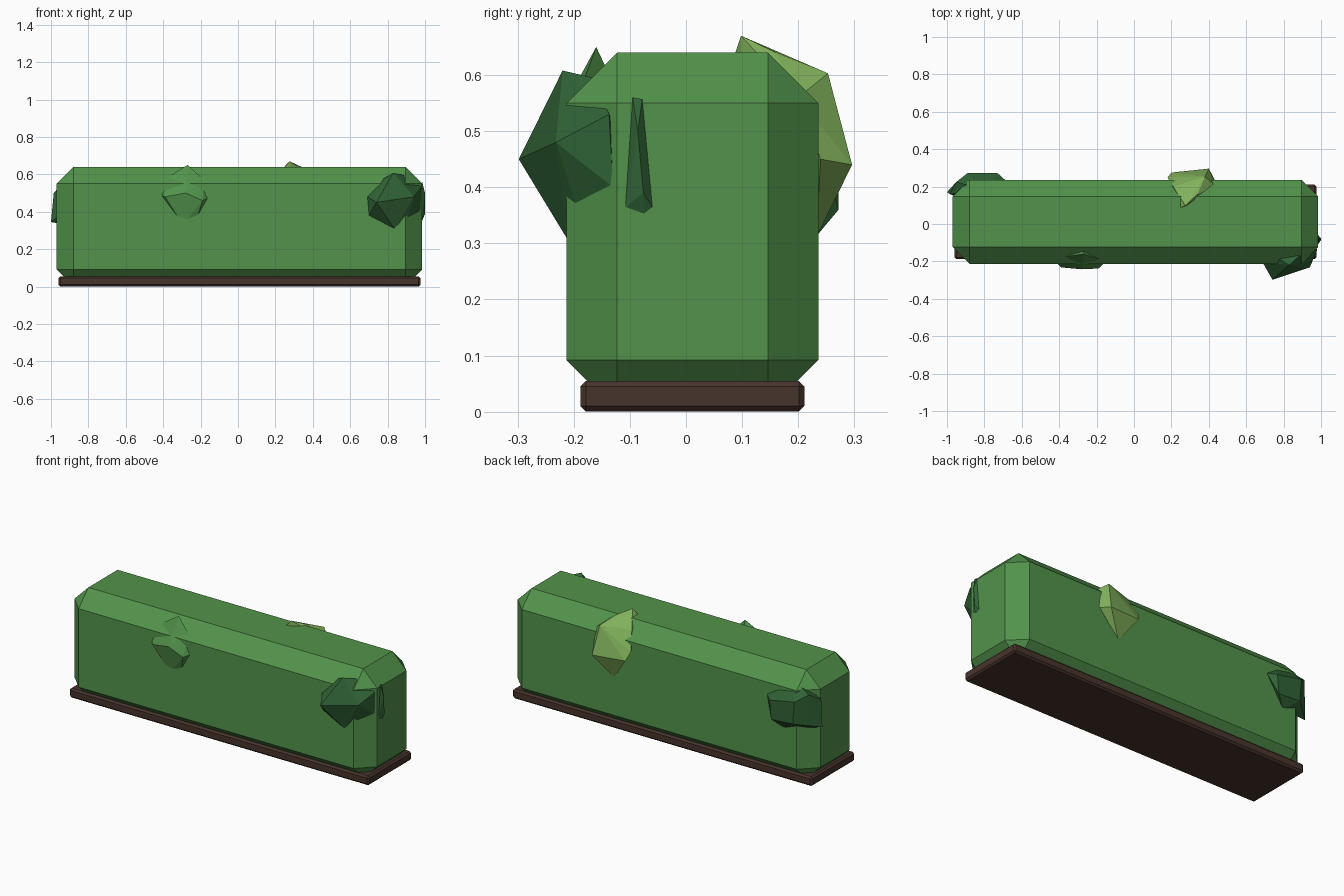
import bpy
import bmesh

default = bpy.data.objects.get("Cube")
if default:
    bpy.data.objects.remove(default, do_unlink=True)


def make_material(name, color):
    mat = bpy.data.materials.new(name)
    mat.use_nodes = True
    rgba = (*color, 1)
    mat.diffuse_color = rgba
    bsdf = mat.node_tree.nodes["Principled BSDF"]
    bsdf.inputs["Base Color"].default_value = rgba
    bsdf.inputs["Roughness"].default_value = 0.9
    return mat


leaf_green = make_material("leaf green", (.084, .29, .07))
dark_green = make_material("dark leaf green", (.03, .125, .037))
light_green = make_material("light leaf green", (.22, .44, .105))
soil_brown = make_material("soil brown", (.064, .034, .025))


def add_object(name, bm, mat):
    bmesh.ops.recalc_face_normals(bm, faces=bm.faces)
    mesh = bpy.data.meshes.new(name)
    bm.to_mesh(mesh)
    bm.free()
    mesh.materials.append(mat)
    obj = bpy.data.objects.new(name, mesh)
    bpy.context.collection.objects.link(obj)
    return obj


def chamfered_box(name, low, high, chamfer, mat):
    bm = bmesh.new()
    bmesh.ops.create_cube(bm, size=1)
    for v in bm.verts:
        for axis in range(3):
            v.co[axis] = high[axis] if v.co[axis] > 0 else low[axis]
    bmesh.ops.bevel(bm, geom=bm.edges[:], offset=chamfer, segments=1,
                    affect='EDGES', profile=0.5)
    return add_object(name, bm, mat)


def leaf_clump(name, root, points, mat):
    """Faceted clump: a convex shell of its tips and a root buried in the hedge."""
    bm = bmesh.new()
    for p in [root, *points]:
        bm.verts.new(p)
    hull = bmesh.ops.convex_hull(bm, input=bm.verts[:])
    unused = [g for g in hull["geom_interior"] + hull["geom_unused"]
              if isinstance(g, bmesh.types.BMVert)]
    bmesh.ops.delete(bm, geom=list(set(unused)), context='VERTS')
    return add_object(name, bm, mat)


# Hedge block and the soil plinth under it
chamfered_box("hedge_body", (-.97, -.213, .002), (.985, .236, .64), .09, leaf_green)
chamfered_box("soil_base", (-.96, -.188, 0), (.975, .211, .055), .01, soil_brown)

# Leaf clumps pushing out of the sides
leaf_clump("front_clump", (-.28, -.08, .48), [
    (-.27, -.16, .65), (-.18, -.19, .57), (-.155, -.205, .475),
    (-.19, -.238, .46), (-.225, -.2, .345), (-.295, -.205, .33),
    (-.415, -.205, .49), (-.4, -.18, .57), (-.39, -.232, .48),
    (-.28, -.242, .5)], leaf_green)

leaf_clump("front_corner_clump", (.82, -.1, .45), [
    (.74, -.298, .45), (.83, -.22, .608), (.89, -.165, .595),
    (.94, -.232, .48), (.98, -.137, .53), (.975, -.13, .4),
    (.84, -.21, .305), (.905, -.19, .35), (.695, -.2, .37),
    (.685, -.2, .485), (.75, -.17, .56)], dark_green)

leaf_clump("end_clump", (.93, -.08, .45), [
    (.985, -.095, .56), (.985, -.078, .557), (1, -.086, .5),
    (1, -.076, .39), (.985, -.06, .365), (.985, -.075, .353),
    (.985, -.108, .365)], dark_green)

leaf_clump("back_corner_clump", (-.85, .1, .45), [
    (-1, .17, .345), (-.985, .16, .5), (-.95, .225, .54),
    (-.89, .272, .5), (-.73, .272, .47), (-.69, .236, .48),
    (-.74, .272, .36), (-.8, .18, .605), (-.8, .23, .31),
    (-.93, .23, .36), (-.88, .272, .37)], dark_green)

leaf_clump("back_clump", (.3, .1, .5), [
    (.275, .098, .67), (.25, .088, .64), (.34, .16, .64),
    (.38, .253, .603), (.4, .296, .44), (.2, .275, .45),
    (.18, .25, .5), (.21, .2, .6), (.44, .2, .56),
    (.43, .24, .45), (.3, .232, .31)], light_green)
